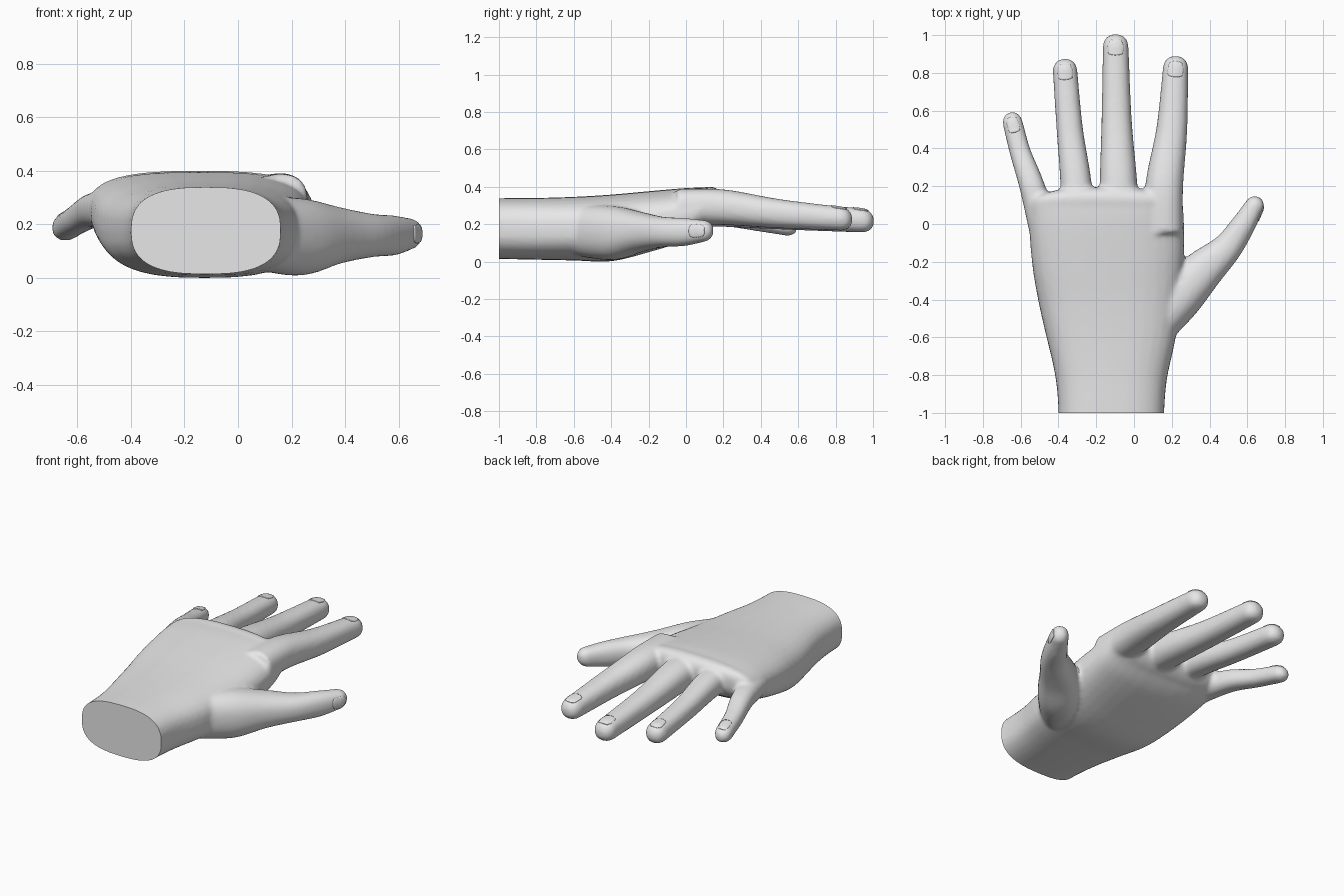
import bpy
import bmesh
import math
from mathutils import Vector

cube = bpy.data.objects.get("Cube")
if cube:
    bpy.data.objects.remove(cube, do_unlink=True)

# One plain colour for everything
GREY = (0.8, 0.8, 0.8, 1.0)
grey = bpy.data.materials.new("plain grey")
grey.use_nodes = True
grey.diffuse_color = GREY
grey.node_tree.nodes["Principled BSDF"].inputs["Base Color"].default_value = GREY

SIDES = 32
STEPS = 6


def smooth_path(stations):
    """Catmull-Rom resampling of (x, y, z, half width, half height) rows."""
    rows = [stations[0]] + list(stations) + [stations[-1]]
    result = []
    for a, b, c, d in zip(rows, rows[1:], rows[2:], rows[3:]):
        for step in range(STEPS):
            t = step / STEPS
            result.append([
                q + t * ((r - p) + t * ((2 * p - 5 * q + 4 * r - s) + t * (3 * (q - r) + s - p))) / 2
                for p, q, r, s in zip(a, b, c, d)])
    result.append(list(stations[-1]))
    return result


def loft(bm, stations, dome, power):
    """Sweep rounded sections along a path and close the far end with a dome."""
    path = smooth_path(stations)
    heading = (Vector(path[-1][:3]) - Vector(path[-3][:3])).normalized()
    *end, width, height = path[-1]
    for step in range(1, 8):
        t = step / 7.2
        point = Vector(end) + heading * dome * math.sin(t * math.pi / 2)
        shrink = math.cos(t * math.pi / 2) ** 0.85
        path.append([*point, width * shrink, height * shrink])

    rings = []
    for i, (x, y, z, width, height) in enumerate(path):
        before, after = path[max(i - 1, 0)], path[min(i + 1, len(path) - 1)]
        side = Vector((after[1] - before[1], before[0] - after[0], 0)).normalized()
        ring = []
        for k in range(SIDES):
            angle = math.tau * k / SIDES
            u, v = math.cos(angle), math.sin(angle)
            u = math.copysign(abs(u) ** (2 / power), u)
            v = math.copysign(abs(v) ** (2 / power), v)
            ring.append(bm.verts.new(Vector((x, y, z + v * height)) + side * u * width))
        rings.append(ring)
    for low, high in zip(rings, rings[1:]):
        for k in range(SIDES):
            n = (k + 1) % SIDES
            bm.faces.new((low[k], low[n], high[n], high[k]))
    bm.faces.new(rings[0])
    bm.faces.new(rings[-1])


# Palm and wrist: x, y, z, half width, half height
palm = [(-.12, -1.08, .178, .28, .162),
        (-.12, -.95, .178, .282, .163),
        (-.12, -.8, .177, .298, .165),
        (-.12, -.6, .178, .342, .17),
        (-.127, -.4, .182, .378, .178),
        (-.137, -.2, .215, .402, .163),
        (-.145, 0, .255, .41, .14),
        (-.145, .1, .285, .405, .113)]

# Fingers: rows of x, y, half width, plus a lift of the whole finger
finger_levels = (.285, .283, .248, .222)
fingers = {
    "little": (-.03, [(-.475, -.04, .078), (-.54, .2, .067), (-.602, .38, .056), (-.641, .53, .053)]),
    "ring": (.005, [(-.3, -.05, .085), (-.306, .2, .083), (-.34, .5, .07), (-.365, .81, .065)]),
    "middle": (0, [(-.08, -.05, .1), (-.082, .2, .1), (-.092, .55, .08), (-.097, .94, .068)]),
    "index": (.01, [(.16, -.05, .1), (.16, .2, .1), (.2, .5, .082), (.22, .825, .067)]),
}
digits = {}
for name, (lift, rows) in fingers.items():
    digits[name] = [(x, y, z + lift, w, w * .95)
                    for (x, y, w), z in zip(rows, finger_levels)]

# Thumb with the fleshy mound at its base
digits["thumb"] = [(.05, -.62, .17, .1, .13),
                   (.22, -.4, .155, .13, .145),
                   (.36, -.25, .16, .11, .108),
                   (.49, -.13, .16, .08, .082),
                   (.575, -.01, .16, .065, .075),
                   (.632, .085, .165, .053, .06)]

bm = bmesh.new()
loft(bm, palm, .1, 2.7)
for rows in digits.values():
    loft(bm, rows, .065, 2.3)
bmesh.ops.recalc_face_normals(bm, faces=bm.faces)
mesh = bpy.data.meshes.new("hand")
bm.to_mesh(mesh)
bm.free()
mesh.materials.append(grey)
hand = bpy.data.objects.new("hand", mesh)
bpy.context.collection.objects.link(hand)

# Fuse the parts into one skin and soften the joins
remesh = hand.modifiers.new("fuse", 'REMESH')
remesh.mode = 'VOXEL'
remesh.voxel_size = .013
soften = hand.modifiers.new("soften", 'SMOOTH')
soften.factor = .5
soften.iterations = 6
bpy.context.view_layer.objects.active = hand
hand.select_set(True)
for modifier in ("fuse", "soften"):
    bpy.ops.object.modifier_apply(modifier=modifier)

# Flat cut across the wrist, then rest the hand on the ground
bm = bmesh.new()
bm.from_mesh(hand.data)
cut = bmesh.ops.bisect_plane(bm, geom=bm.verts[:] + bm.edges[:] + bm.faces[:],
                             plane_co=(0, -1, 0), plane_no=(0, -1, 0), clear_outer=True)
rim = [e for e in cut["geom_cut"] if isinstance(e, bmesh.types.BMEdge)]
bmesh.ops.contextual_create(bm, geom=rim)
bmesh.ops.recalc_face_normals(bm, faces=bm.faces)
floor = min(v.co.z for v in bm.verts)
bmesh.ops.translate(bm, verts=bm.verts, vec=(0, 0, -floor))
bm.to_mesh(hand.data)
bm.free()
if not hand.data.materials:
    hand.data.materials.append(grey)
bpy.ops.object.shade_smooth_by_angle(angle=math.radians(40))


def add_nail(name, stations):
    """Thin rounded plate wrapped on to the back of a fingertip."""
    *tip, width, height = stations[-1]
    along = Vector(tip) - Vector(stations[-2][:3])
    along.z = 0
    along.normalize()
    side = Vector((along.y, -along.x, 0))
    up = Vector((0, 0, 1))
    reach = height
    if name == "thumb":
        side, up, reach = -up, side, width
    centre = Vector(tip) + up * (reach + .01) + along * .004
    bm = bmesh.new()
    bmesh.ops.create_grid(bm, x_segments=12, y_segments=12, size=1)
    for v in bm.verts:
        u, w = v.co.x, v.co.y
        across = u * math.sqrt(1 - w * w / 3) * width * .8
        length = w * math.sqrt(1 - u * u / 3) * .05
        v.co = centre + side * across + along * length
    nail_mesh = bpy.data.meshes.new(name + "_nail")
    bm.to_mesh(nail_mesh)
    bm.free()
    nail_mesh.materials.append(grey)
    nail = bpy.data.objects.new(name + "_nail", nail_mesh)
    bpy.context.collection.objects.link(nail)
    wrap = nail.modifiers.new("wrap", 'SHRINKWRAP')
    wrap.target = hand
    wrap.wrap_method = 'NEAREST_SURFACEPOINT'
    wrap.wrap_mode = 'ABOVE_SURFACE'
    wrap.offset = .003
    shell = nail.modifiers.new("thickness", 'SOLIDIFY')
    shell.thickness = .006
    shell.offset = -1
    nail_mesh.shade_smooth()


for name, stations in digits.items():
    add_nail(name, stations)
